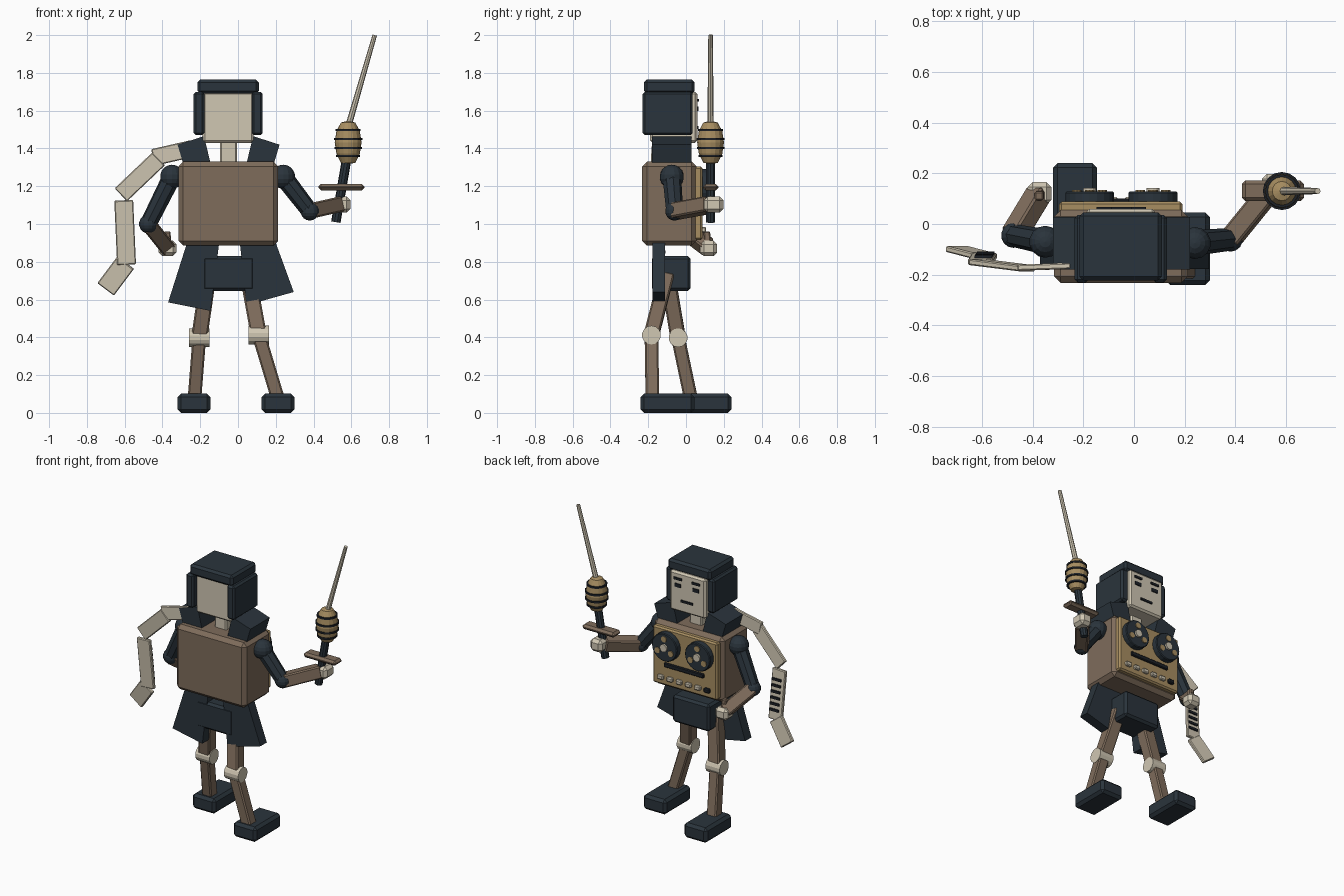
import bpy, bmesh, math
from mathutils import Vector, Matrix

if "Cube" in bpy.data.objects:
    bpy.data.objects.remove(bpy.data.objects["Cube"])

def material(name, rgb):
    m = bpy.data.materials.new(name)
    m.diffuse_color = (*rgb, 1)
    m.use_nodes = True
    m.node_tree.nodes["Principled BSDF"].inputs["Base Color"].default_value = m.diffuse_color
    return m

DARK = material("charcoal", (0.023, 0.034, 0.045))
BROWN = material("brown", (0.21, 0.15, 0.105))
CREAM = material("cream", (0.63, 0.57, 0.45))
GOLD = material("ochre", (0.39, 0.27, 0.12))
BLACK = material("black", (0.012, 0.015, 0.02))

def finish(name, bm, mat, bevel=0.0):
    bmesh.ops.recalc_face_normals(bm, faces=bm.faces)
    me = bpy.data.meshes.new(name)
    bm.to_mesh(me)
    bm.free()
    ob = bpy.data.objects.new(name, me)
    bpy.context.collection.objects.link(ob)
    me.materials.append(mat)
    if bevel:
        mod = ob.modifiers.new("Bevel", 'BEVEL')
        mod.width, mod.segments = bevel, 1
    return ob

def frame(a, b):
    # local z runs from a to b, local y stays close to world y
    z = (b - a).normalized()
    x = Vector((0, 1, 0)).cross(z).normalized()
    y = z.cross(x)
    m = Matrix((x, y, z)).transposed().to_4x4()
    m.translation = (a + b) / 2
    return m

def box(name, lo, hi, mat, bevel=0.012):
    lo, hi = Vector(lo), Vector(hi)
    bm = bmesh.new()
    bmesh.ops.create_cube(bm, size=1, matrix=Matrix.Translation((lo + hi) / 2) @ Matrix.Diagonal((*(hi - lo), 1)))
    return finish(name, bm, mat, bevel)

def beam(name, a, b, w, d, mat, bevel=0.008):
    a, b = Vector(a), Vector(b)
    bm = bmesh.new()
    bmesh.ops.create_cube(bm, size=1, matrix=frame(a, b) @ Matrix.Diagonal((w, d, (b - a).length, 1)))
    return finish(name, bm, mat, bevel)

def rod(name, a, b, r1, r2, mat, sides=12, bevel=0.0):
    a, b = Vector(a), Vector(b)
    rot = (b - a).to_track_quat('Z', 'Y').to_matrix().to_4x4()
    bm = bmesh.new()
    bmesh.ops.create_cone(bm, cap_ends=True, segments=sides, radius1=r1, radius2=r2, depth=(b - a).length,
                          matrix=Matrix.Translation((a + b) / 2) @ rot)
    return finish(name, bm, mat, bevel)

def ball(name, c, r, mat):
    bm = bmesh.new()
    bmesh.ops.create_uvsphere(bm, u_segments=14, v_segments=9, radius=r, matrix=Matrix.Translation(c))
    return finish(name, bm, mat)

def slab(name, pts, y0, y1, mat):
    # x-z outline extruded along y
    bm = bmesh.new()
    f = bm.faces.new([bm.verts.new((x, y0, z)) for x, z in pts])
    ext = bmesh.ops.extrude_face_region(bm, geom=[f])
    bmesh.ops.translate(bm, vec=(0, y1 - y0, 0), verts=[v for v in ext["geom"] if isinstance(v, bmesh.types.BMVert)])
    return finish(name, bm, mat)

def spin(name, prof, c, mat, sides=16):
    # (radius, z) outline turned about the vertical
    bm = bmesh.new()
    vs = [bm.verts.new((r + c[0], c[1], z + c[2])) for r, z in prof]
    es = [bm.edges.new(p) for p in zip(vs, vs[1:])]
    bmesh.ops.spin(bm, geom=vs + es, cent=c, axis=(0, 0, 1), angle=math.tau, steps=sides, use_duplicate=False)
    bmesh.ops.remove_doubles(bm, verts=bm.verts, dist=1e-4)
    return finish(name, bm, mat)

MID = -0.05  # centre line of the body

# Torso, hips and coat
box("torso", (-0.315, -0.232, 0.885), (0.212, 0.055, 1.33), BROWN, 0.025)
box("hips", (-0.19, -0.18, 0.645), (0.09, 0.025, 0.83), DARK, 0.015)
slab("coat_tail_left", [(-0.27, 0.9), (-0.10, 0.9), (-0.145, 0.54), (-0.37, 0.585)], -0.178, -0.11, DARK)
slab("coat_tail_right", [(0.01, 0.9), (0.20, 0.9), (0.295, 0.64), (0.045, 0.57)], -0.178, -0.11, DARK)
for side, s in (("left", -1), ("right", 1)):
    slab("collar_" + side, [(MID + s * x, z) for x, z in ((0.13, 1.465), (0.27, 1.42), (0.24, 1.32), (0.095, 1.32))],
         -0.18, 0.028, DARK)

# Chest panel with reels, slot and buttons
box("chest_panel", (-0.295, 0.04, 0.915), (0.192, 0.088, 1.305), GOLD, 0.01)
for side, s in (("left", -1), ("right", 1)):
    cx, cz = MID + s * 0.125, 1.195
    rod("reel_" + side, (cx, 0.08, cz), (cx, 0.128, cz), 0.096, 0.096, DARK, 20, 0.005)
    rod("reel_hub_" + side, (cx, 0.12, cz), (cx, 0.141, cz), 0.026, 0.026, CREAM, 12)
    for i in range(3):
        a = math.radians(90 + 120 * i)
        hx, hz = cx + 0.058 * math.cos(a), cz + 0.058 * math.sin(a)
        rod("reel_window_%s_%d" % (side, i), (hx, 0.12, hz), (hx, 0.134, hz), 0.02, 0.02, GOLD, 10)
box("tape_slot", (-0.20, 0.08, 1.045), (0.10, 0.10, 1.075), BLACK, 0.005)
for i in range(6):
    x = 0.125 - i * 0.07
    box("button_%d" % i, (x - 0.022, 0.08, 0.955), (x + 0.022, 0.106, 0.985), BLACK if i == 5 else CREAM, 0.006)

# Neck, head and hair
box("neck", (-0.095, -0.12, 1.31), (-0.005, -0.03, 1.45), CREAM, 0.008)
box("head", (-0.187, -0.19, 1.43), (0.083, 0.06, 1.70), CREAM, 0.012)
box("hair_top", (-0.215, -0.222, 1.69), (0.11, 0.046, 1.765), DARK, 0.015)
box("hair_left", (-0.235, -0.23, 1.47), (-0.178, 0.035, 1.70), DARK, 0.012)
box("hair_right", (0.073, -0.23, 1.47), (0.13, 0.035, 1.70), DARK, 0.012)
for side, s in (("left", -1), ("right", 1)):
    x = MID + s * 0.068
    box("brow_" + side, (x - 0.03, 0.05, 1.648), (x + 0.03, 0.068, 1.663), BLACK, 0)
    box("eye_" + side, (x - 0.023, 0.05, 1.598), (x + 0.023, 0.066, 1.622), BLACK, 0)
box("mouth", (-0.095, 0.05, 1.503), (-0.005, 0.067, 1.518), BLACK, 0)

# Legs: hip, knee and ankle of each side
for side, hip, knee, ankle, y0 in (
        ("left", (-0.155, -0.10, 0.74), (-0.205, -0.042, 0.398), (-0.23, 0.025, 0.08), -0.045),
        ("right", (0.05, -0.10, 0.74), (0.11, -0.183, 0.412), (0.21, -0.178, 0.08), -0.24)):
    beam("thigh_" + side, hip, knee, 0.085, 0.08, BROWN)
    beam("shin_" + side, knee, ankle, 0.072, 0.072, BROWN)
    k = Vector(knee)
    rod("knee_" + side, k - Vector((0.054, 0, 0)), k + Vector((0.054, 0, 0)), 0.05, 0.05, CREAM, 14)
    fx = -0.233 if side == "left" else 0.212
    box("foot_" + side, (fx - 0.087, y0, 0.0), (fx + 0.087, y0 + 0.285, 0.102), DARK, 0.018)

# Arms: shoulder, elbow and wrist of each side
for side, sh, el, wr, lo, hi in (
        ("left", (-0.35, -0.07, 1.25), (-0.475, -0.045, 1.0), (-0.375, 0.12, 0.875), (-0.42, 0.075, 0.83), (-0.325, 0.165, 0.912)),
        ("right", (0.24, -0.075, 1.25), (0.38, -0.06, 1.068), (0.53, 0.125, 1.102), (0.505, 0.095, 1.06), (0.595, 0.198, 1.145))):
    ball("shoulder_" + side, sh, 0.064, DARK)
    rod("upper_arm_" + side, sh, el, 0.05, 0.045, DARK, 8)
    ball("elbow_" + side, el, 0.05, DARK)
    beam("forearm_" + side, el, wr, 0.082, 0.082, BROWN)
    box("hand_" + side, lo, hi, CREAM, 0.02)
beam("left_thumb", (-0.37, 0.115, 0.89), (-0.375, 0.11, 0.96), 0.035, 0.035, BROWN, 0.006)

# Raised blade: grip, guard, wound bulb and tapered spike
GY = 0.13
rod("blade_grip", (0.518, GY, 1.01), (0.578, GY, 1.36), 0.025, 0.025, DARK, 10)
box("blade_guard", (0.425, 0.09, 1.178), (0.67, 0.172, 1.212), BROWN, 0.014)
bulb = (0.583, GY, 1.432)
profile = [(0, -0.115), (0.038, -0.108), (0.062, -0.06), (0.071, 0), (0.062, 0.06), (0.038, 0.105), (0, 0.115)]
spin("bulb", profile, bulb, GOLD)
for i, (dz, r) in enumerate(((-0.072, 0.058), (-0.03, 0.067), (0.018, 0.069), (0.066, 0.06))):
    ring = [(r - 0.006, dz - 0.006), (r + 0.006, dz - 0.006), (r + 0.006, dz + 0.006), (r - 0.006, dz + 0.006), (r - 0.006, dz - 0.006)]
    spin("bulb_ring_%d" % i, ring, bulb, BLACK)
rod("blade_spike", (0.585, GY, 1.52), (0.724, GY, 2.0), 0.017, 0.012, CREAM, 8)

# Scarf trailing off the left shoulder
scarf = [((-0.24, -0.165, 1.40), (-0.45, -0.172, 1.352), 0.09), ((-0.42, -0.175, 1.345), (-0.62, -0.150, 1.155), 0.095),
         ((-0.605, -0.150, 1.125), (-0.59, -0.125, 0.785), 0.10), ((-0.595, -0.125, 0.795), (-0.70, -0.098, 0.655), 0.11)]
for i, (a, b, w) in enumerate(scarf):
    beam("scarf_%d" % i, a, b, w, 0.024, CREAM, 0.005)
a, b = Vector(scarf[2][0]), Vector(scarf[2][1])
for i in range(6):
    p = a.lerp(b, 0.2 + 0.12 * i) + Vector((0.008, 0.014, 0))
    beam("scarf_stripe_%d" % i, p - Vector((0.034, 0, 0)), p + Vector((0.034, 0, 0)), 0.016, 0.014, BLACK, 0)
